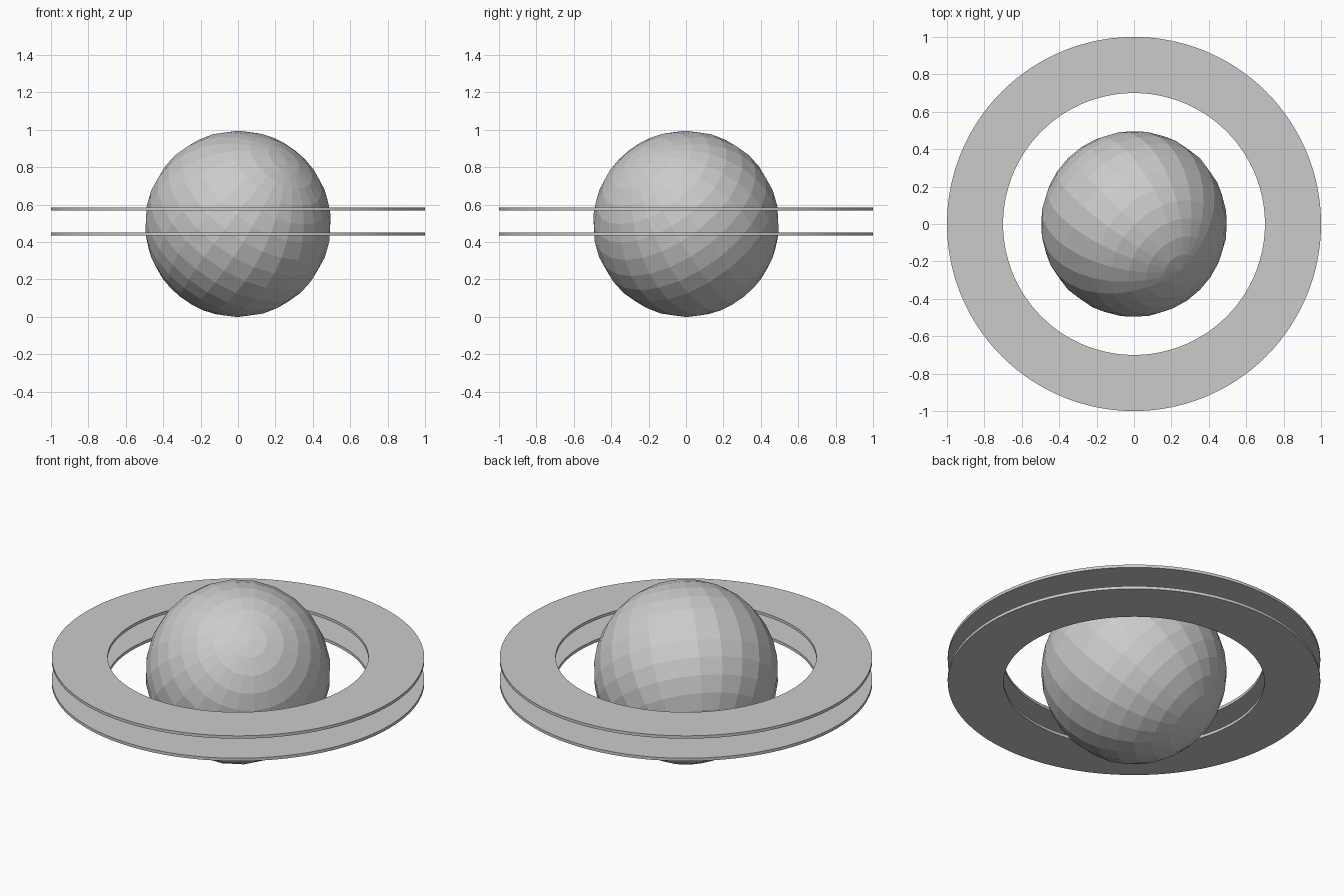
import bpy, bmesh, math
from mathutils import Vector

if "Cube" in bpy.data.objects:
    bpy.data.objects.remove(bpy.data.objects["Cube"])


def make_object(name, bm):
    mesh = bpy.data.meshes.new(name)
    bm.to_mesh(mesh)
    bm.free()
    obj = bpy.data.objects.new(name, mesh)
    bpy.context.collection.objects.link(obj)
    return obj


def flat_ring(name, z0, z1, inner=0.70, outer=1.0, sides=128):
    # rectangular profile swept around z
    bm = bmesh.new()
    profile = [(inner, z0), (outer, z0), (outer, z1), (inner, z1)]
    loops = []
    for i in range(sides):
        a = 2 * math.pi * i / sides
        loops.append([bm.verts.new((r * math.cos(a), r * math.sin(a), z)) for r, z in profile])
    for i in range(sides):
        p, q = loops[i], loops[(i + 1) % sides]
        for k in range(4):
            n = (k + 1) % 4
            bm.faces.new((p[k], q[k], q[n], p[n]))
    bmesh.ops.recalc_face_normals(bm, faces=bm.faces)
    return make_object(name, bm)


# faceted globe, its pole leaning towards the front right
bm = bmesh.new()
bmesh.ops.create_uvsphere(bm, u_segments=24, v_segments=16, radius=0.498)
globe = make_object("globe", bm)
globe.rotation_euler = Vector((1, -1, 1.4)).to_track_quat('Z', 'Y').to_euler()
globe.location = (0, 0, 0.497)

# two thin flat rings around the globe
flat_ring("lower_ring", 0.435, 0.452)
flat_ring("upper_ring", 0.568, 0.585)
